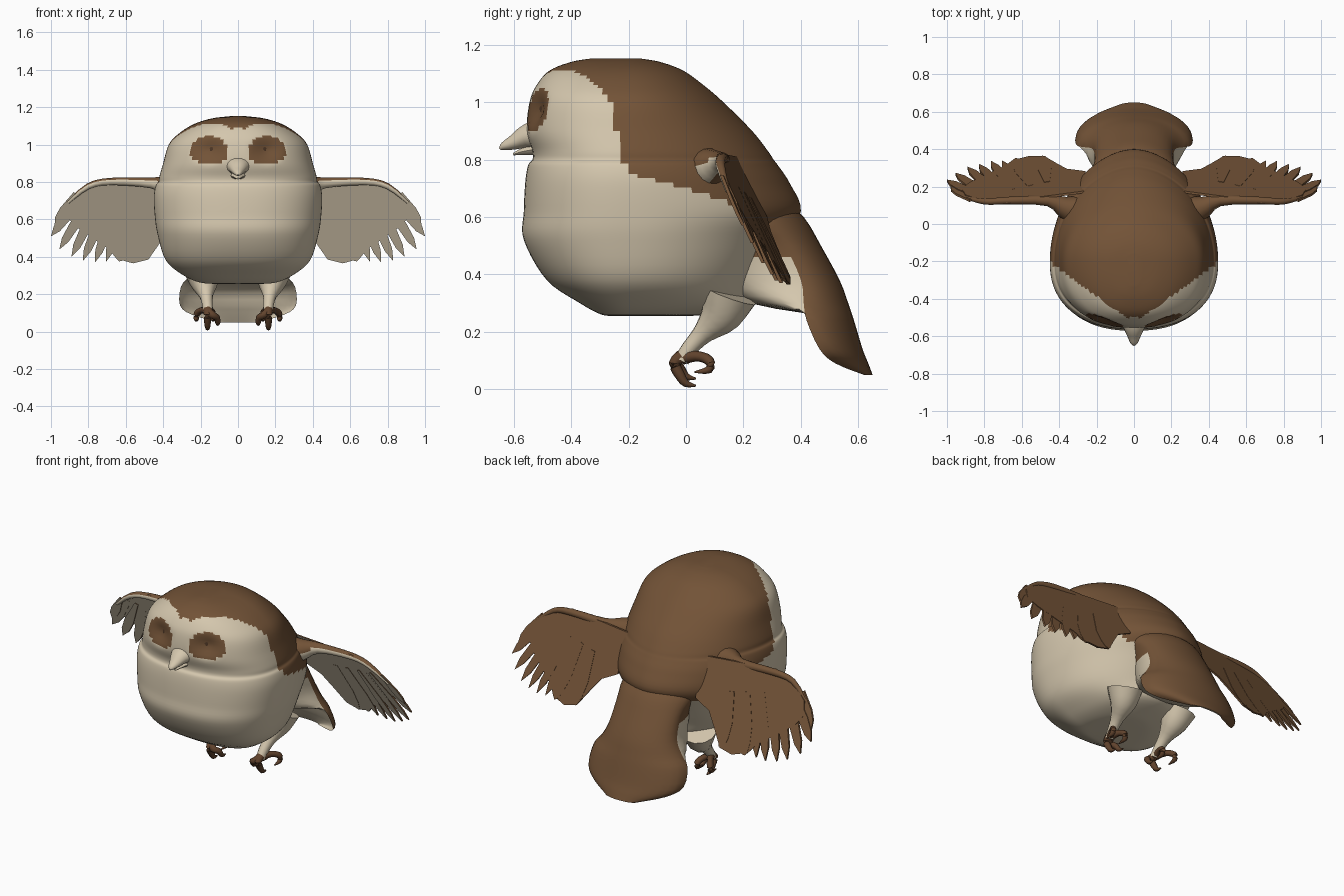
import bpy, bmesh, math
from mathutils import Vector

cube = bpy.data.objects.get("Cube")
if cube:
    bpy.data.objects.remove(cube, do_unlink=True)


def material(name, rgb):
    m = bpy.data.materials.new(name)
    m.use_nodes = True
    m.diffuse_color = (*rgb, 1)
    bsdf = m.node_tree.nodes["Principled BSDF"]
    bsdf.inputs["Base Color"].default_value = (*rgb, 1)
    bsdf.inputs["Roughness"].default_value = 0.9
    return m


BROWN = material("brown_feathers", (0.17, 0.086, 0.038))
CREAM = material("cream_feathers", (0.66, 0.57, 0.42))
CLAW = material("dark_brown_claws", (0.12, 0.056, 0.026))
PALE = material("pale_eye", (0.75, 0.72, 0.66))
DARK = material("dark_eyelid", (0.08, 0.04, 0.02))


def finish(name, bm, mats, rule=None, angle=50):
    """Turn a bmesh into a shaded object, colouring faces by a rule."""
    bmesh.ops.recalc_face_normals(bm, faces=bm.faces)
    bm.normal_update()
    if rule:
        for f in bm.faces:
            f.material_index = rule(f.calc_center_median(), f.normal)
    me = bpy.data.meshes.new(name)
    bm.to_mesh(me)
    bm.free()
    for m in mats:
        me.materials.append(m)
    ob = bpy.data.objects.new(name, me)
    bpy.context.collection.objects.link(ob)
    bpy.ops.object.select_all(action='DESELECT')
    ob.select_set(True)
    bpy.context.view_layer.objects.active = ob
    bpy.ops.object.shade_smooth_by_angle(angle=math.radians(angle))
    return ob


def loft(name, rings, mats, rule=None, angle=50):
    """Skin closed rings of points and cap both ends."""
    bm = bmesh.new()
    loops = [[bm.verts.new(p) for p in ring] for ring in rings]
    n = len(loops[0])
    for a, b in zip(loops, loops[1:]):
        for i in range(n):
            j = (i + 1) % n
            bm.faces.new((a[i], a[j], b[j], b[i]))
    bm.faces.new(loops[0])
    bm.faces.new(loops[-1])
    return finish(name, bm, mats, rule, angle)


def resample(rows, steps):
    """Smooth curve through rows of numbers."""
    out = []
    for k in range(len(rows) - 1):
        p0, p1 = rows[max(k - 1, 0)], rows[k]
        p2, p3 = rows[k + 1], rows[min(k + 2, len(rows) - 1)]
        for s in range(steps):
            t = s / steps
            out.append([b + 0.5 * t * (c - a + t * (2*a - 5*b + 4*c - d + t * (3*(b - c) + d - a)))
                        for a, b, c, d in zip(p0, p1, p2, p3)])
    return out + [list(rows[-1])]


def tube(name, rows, mats, rule=None, squash=1.0, sides=10, steps=3):
    """Tapered tube; rows are x, y, z, radius."""
    rows = resample(rows, steps)
    pts = [Vector(r[:3]) for r in rows]
    rings = []
    for i, r in enumerate(rows):
        d = (pts[min(i + 1, len(pts) - 1)] - pts[max(i - 1, 0)]).normalized()
        u = d.cross(Vector((0, 0, 1)))
        u = u.normalized() if u.length > 0.05 else Vector((1, 0, 0))
        v = d.cross(u)
        rings.append([pts[i] + r[3] * (u * math.cos(a) + v * math.sin(a) * squash)
                      for a in (math.tau * k / sides for k in range(sides))])
    return loft(name, rings, mats, rule)


# Body and head: height, front, back, half width
body_rows = [(.255, -.26, .0, .10), (.262, -.30, .08, .20), (.30, -.37, .22, .29),
             (.38, -.485, .25, .385), (.52, -.565, .33, .43), (.62, -.565, .40, .445),
             (.72, -.56, .36, .45), (.78, -.55, .32, .44), (.80, -.535, .305, .425),
             (.83, -.535, .285, .42), (.90, -.555, .23, .40), (1.0, -.545, .13, .37),
             (1.06, -.52, .06, .315), (1.11, -.475, -.01, .235), (1.14, -.40, -.09, .14),
             (1.152, -.33, -.16, .04)]


def eye_distance(x, z):
    return math.hypot((abs(x) - .155) / .098, (z - .97) / .078)


def body_ring(z, front, back, w):
    ring, mid = [], -.2
    for k in range(112):
        a = math.tau * k / 112
        c, s = math.cos(a), math.sin(a)
        p = .86 if s < 0 else 1.1
        x = math.copysign(w * abs(c) ** p, c)
        y = mid + (mid - front) * -abs(s) ** p if s < 0 else mid + (back - mid) * s
        if y < -.3:
            y += .035 * max(0, 1 - eye_distance(x, z))
        ring.append((x, y, z))
    return ring


def body_colour(c, n):
    if c.y < -.3 and eye_distance(c.x, c.z) < 1:
        return 0
    crown = c.y > max(-.5, -.53 + .72 * abs(c.x))
    hem = min(.695 - .3 * c.y, .655 - .8 * (c.y - .15))
    return 0 if crown and c.z > hem else 1


loft("body", [body_ring(*r) for r in resample(body_rows, 5)], [BROWN, CREAM], body_colour)

# Tail: height, back centre, side edge, inner centre, half width
tail_rows = [(.68, .32, .10, .0, .20), (.60, .41, .22, .05, .23), (.50, .47, .34, .08, .21),
             (.38, .535, .40, .12, .22), (.30, .565, .41, .22, .26), (.24, .585, .42, .52, .305),
             (.14, .615, .465, .585, .31), (.09, .635, .52, .615, .245), (.05, .65, .62, .64, .10)]


def tail_ring(z, back, edge, inner, w):
    ring = []
    for k in range(32):
        a = math.tau * k / 32
        c, s = math.cos(a), math.sin(a)
        y = edge + ((back if s >= 0 else inner) - edge) * abs(s)
        ring.append((w * c, y, z))
    return ring


bm_tail = [tail_ring(*r) for r in resample(tail_rows, 3)]
loft("tail", bm_tail, [BROWN, CREAM],
     lambda c, n: 1 if c.z < .47 and n.y < .02 else 0)

# Beak
tube("upper_beak", [(0, -.49, .885, .09), (0, -.55, .882, .06), (0, -.60, .86, .036),
                    (0, -.635, .846, .02), (0, -.648, .836, .006)], [CREAM], squash=.75, sides=14)
tube("lower_beak", [(0, -.51, .838, .05), (0, -.57, .828, .025), (0, -.602, .818, .008)],
     [CREAM], squash=.5)


def wing_y(x, z):
    return .12 + .5 * (.82 - z) - .12 * (x - .6)


def wing_slab(name, outline, side, lift=0.0, thick=.012):
    """Thin sheet in the wing plane: cream in front, brown behind."""
    bm = bmesh.new()
    front = [bm.verts.new((side * x, wing_y(x, z) + lift, z)) for x, z in outline]
    back = [bm.verts.new((side * x, wing_y(x, z) + lift + thick, z)) for x, z in outline]
    bm.faces.new(front)
    bm.faces.new(back)
    for i in range(len(front)):
        j = (i + 1) % len(front)
        bm.faces.new((front[i], front[j], back[j], back[i]))
    return finish(name, bm, [BROWN, CREAM], lambda c, n: 1 if n.y < -.6 else 0, 30)


panel = [(.26, .81), (.45, .815), (.68, .82), (.80, .79), (.90, .70), (.92, .63), (.88, .57),
         (.82, .53), (.75, .48), (.69, .44), (.65, .39), (.56, .365), (.48, .385),
         (.42, .47), (.36, .55), (.26, .60)]
tips = [(.98, .57), (1.0, .51), (.955, .44), (.89, .40), (.83, .378), (.765, .37),
        (.705, .375), (.635, .375), (.56, .365), (.49, .385)]
up_or_back = lambda c, n: 0 if n.z > .25 or n.y > .2 else 1

for side, label in ((1, "left"), (-1, "right")):
    # Wing sheet, flight feathers and arm
    wing_slab(label + "_wing", panel, side)
    for i, tip in enumerate(tips):
        root = Vector((.87 - .045 * i, .74 - .008 * i))
        d = Vector(tip) - root
        w = Vector((-d.y, d.x)).normalized() * (.026 if i < 7 else .038)
        blunt = .25 if i < 7 else .7
        pts = [root - w * .4, root + d * .55 - w, root + d * .82 - w * .8,
               root + d * .97 - w * blunt * .6, root + d, root + d * .97 + w * blunt * .6,
               root + d * .82 + w * .8, root + d * .55 + w, root + w * .4]
        wing_slab(f"{label}_feather_{i + 1}", pts, side, -.006 + .004 * (i % 2) + .0005 * i)
    tube(label + "_wing_arm", [(side * x, y, z, r) for x, y, z, r in (
        (.26, .06, .75, .10), (.36, .085, .775, .065), (.46, .125, .795, .03),
        (.68, .125, .803, .02), (.80, .12, .778, .016), (.91, .145, .69, .008))],
        [BROWN, CREAM], up_or_back, sides=14)

    # Eye plate with a dark lid line
    for part, mat, cx, cz, rx, rz, lift in (("eye", PALE, .195, .975, .038, .016, .012),
                                          ("eyelid", DARK, .15, .965, .022, .034, .010)):
        bm = bmesh.new()
        bmesh.ops.create_uvsphere(bm, u_segments=16, v_segments=8, radius=1)
        for v in bm.verts:
            v.co = (side * (cx + rx * v.co.x), -.485 + (cx - .155) * .75 - lift
                    + .004 * v.co.y + .55 * rx * v.co.x, cz + rz * v.co.z)
        finish(f"{label}_{part}", bm, [mat])

    # Leg
    tube(label + "_leg", [(side * x, y, z, r) for x, y, z, r in (
        (.19, .15, .33, .10), (.18, .12, .26, .075), (.17, .06, .195, .038),
        (.163, .01, .14, .028), (.16, -.015, .10, .027))], [CREAM], sides=12)

    # Curled toes and talons: sideways spread, then path of y, z, radius
    front_path = [(-.015, .115, .024), (-.04, .09, .02), (-.022, .05, .018),
                  (.0, .02, .013), (.035, .012, .003)]
    back_path = [(-.01, .11, .024), (.04, .115, .018), (.08, .10, .018),
                 (.08, .068, .014), (.03, .06, .003)]
    for name, path, spread in (("inner_toe", front_path, -.055), ("middle_toe", front_path, 0),
                               ("outer_toe", back_path, .06), ("hind_toe", back_path, -.03)):
        rows = [(side * (.163 + spread * min(1, k * .45)), y,
                 z + (abs(spread) * .45 if path is front_path and k > 1 else 0), r)
                for k, (y, z, r) in enumerate(path)]
        tube(f"{label}_{name}", rows, [CLAW], sides=8)
